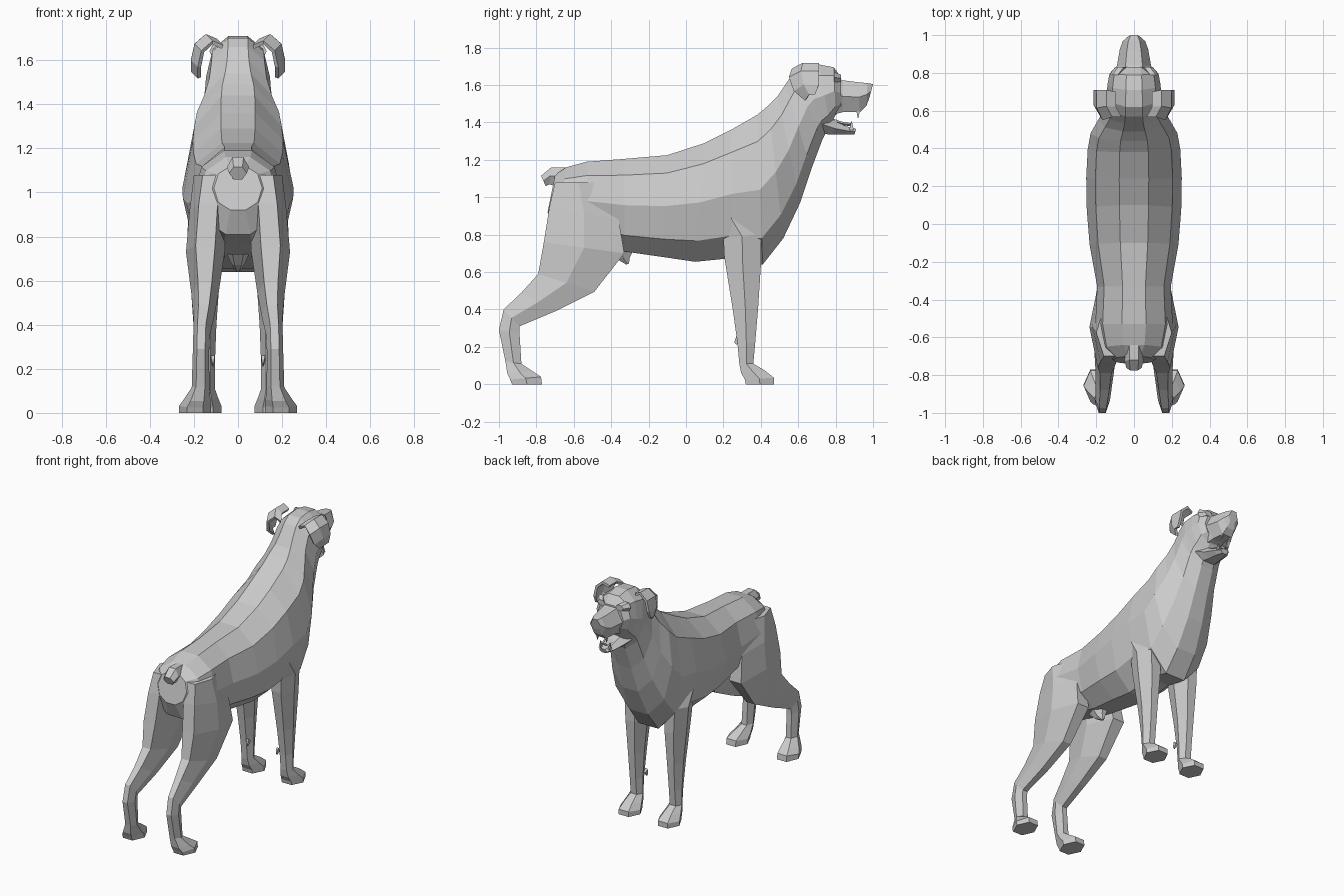
import bpy, bmesh, math


def finish(name, bm, mirror=False):
    bmesh.ops.recalc_face_normals(bm, faces=bm.faces)
    me = bpy.data.meshes.new(name)
    bm.to_mesh(me)
    bm.free()
    ob = bpy.data.objects.new(name, me)
    bpy.context.collection.objects.link(ob)
    if mirror:
        ob.modifiers.new("Mirror", 'MIRROR')
    return ob


def loft(name, rings, n=6, mirror=False):
    """Each ring: (y, z) of one edge, (y, z) of the opposite edge, centre x, half width."""
    bm = bmesh.new()
    loops = []
    for ya, za, yb, zb, xc, hw in rings:
        loop = []
        for i in range(n):
            a = (i + 0.5) * 2 * math.pi / n
            c = math.cos(a) / math.cos(math.pi / n)
            c = math.copysign(abs(c) ** 0.9, c) if abs(c) > 1e-6 else 0
            loop.append(bm.verts.new((xc + hw * math.sin(a),
                                      (ya + yb) / 2 + c * (ya - yb) / 2,
                                      (za + zb) / 2 + c * (za - zb) / 2)))
        loops.append(loop)
    for p, q in zip(loops, loops[1:]):
        for i in range(n):
            j = (i + 1) % n
            bm.faces.new((p[i], p[j], q[j], q[i]))
    bm.faces.new(loops[0])
    bm.faces.new(loops[-1])
    return finish(name, bm, mirror)


# torso, neck and skull in one skin
loft("body", [
    (-0.70, 1.12, -0.74, 0.92, 0, 0.11),
    (-0.64, 1.16, -0.69, 0.81, 0, 0.18),
    (-0.53, 1.19, -0.53, 0.77, 0, 0.205),
    (-0.33, 1.205, -0.33, 0.71, 0, 0.195),
    (-0.10, 1.225, -0.12, 0.68, 0, 0.235),
    (0.10, 1.29, 0.05, 0.655, 0, 0.25),
    (0.24, 1.36, 0.25, 0.675, 0, 0.253),
    (0.38, 1.44, 0.41, 0.64, 0, 0.245),
    (0.44, 1.49, 0.52, 0.78, 0, 0.23),
    (0.49, 1.54, 0.61, 0.97, 0, 0.19),
    (0.53, 1.60, 0.67, 1.15, 0, 0.16),
    (0.57, 1.66, 0.73, 1.31, 0, 0.148),
    (0.62, 1.70, 0.75, 1.35, 0, 0.145),
    (0.71, 1.71, 0.77, 1.38, 0, 0.14),
    (0.79, 1.695, 0.80, 1.44, 0, 0.13),
    (0.83, 1.64, 0.83, 1.47, 0, 0.10)], n=10)

# upper muzzle and nose
loft("muzzle", [
    (0.78, 1.65, 0.78, 1.44, 0, 0.11),
    (0.84, 1.625, 0.84, 1.455, 0, 0.09),
    (0.92, 1.615, 0.93, 1.455, 0, 0.075),
    (0.97, 1.61, 0.965, 1.49, 0, 0.06),
    (1.00, 1.605, 0.98, 1.53, 0, 0.035)])

# lower jaw, tongue, fangs
loft("lower_jaw", [
    (0.74, 1.44, 0.72, 1.34, 0, 0.10),
    (0.81, 1.40, 0.78, 1.335, 0, 0.075),
    (0.87, 1.375, 0.86, 1.335, 0, 0.055),
    (0.91, 1.365, 0.90, 1.335, 0, 0.03)])
loft("tongue", [
    (0.76, 1.43, 0.76, 1.41, 0, 0.04),
    (0.83, 1.405, 0.83, 1.385, 0, 0.035),
    (0.89, 1.395, 0.885, 1.38, 0, 0.02)])
for name, y, z0, z1 in (("upper_fang", 0.92, 1.475, 1.425), ("lower_fang", 0.885, 1.36, 1.405)):
    loft(name, [(y - 0.012, z0, y + 0.012, z0, 0.035, 0.01),
                (y - 0.002, z1, y + 0.002, z1, 0.035, 0.002)], n=4, mirror=True)

# brow ridges over the eyes
loft("brow", [
    (0.79, 1.67, 0.79, 1.61, 0.10, 0.03),
    (0.83, 1.655, 0.83, 1.62, 0.07, 0.03)], mirror=True)

# folded ears: rows of x, z, back y, front y
bm = bmesh.new()
rows = []
for x, z, y0, y1 in [(0.10, 1.69, 0.57, 0.70), (0.145, 1.71, 0.57, 0.71), (0.19, 1.67, 0.555, 0.71),
                     (0.205, 1.60, 0.58, 0.71), (0.205, 1.55, 0.64, 0.69)]:
    rows.append([bm.verts.new((x - (0.03 if t == 0 else 0), y0 + (y1 - y0) * t,
                               z - (0.03 if t == 0 else 0))) for t in (0, 0.4, 1)])
for p, q in zip(rows, rows[1:]):
    for i in range(2):
        bm.faces.new((p[i], p[i + 1], q[i + 1], q[i]))
ear = finish("ear", bm)
ear.modifiers.new("Thickness", 'SOLIDIFY').thickness = 0.018
ear.modifiers["Thickness"].offset = 0
ear.modifiers.new("Mirror", 'MIRROR')

# front legs with paws
loft("front_leg", [
    (0.20, 0.91, 0.25, 0.92, 0.19, 0.035),
    (0.20, 0.78, 0.40, 0.80, 0.155, 0.075),
    (0.205, 0.68, 0.40, 0.63, 0.15, 0.07),
    (0.25, 0.40, 0.385, 0.40, 0.15, 0.052),
    (0.275, 0.22, 0.37, 0.22, 0.15, 0.045),
    (0.285, 0.11, 0.36, 0.11, 0.15, 0.045),
    (0.295, 0.06, 0.42, 0.075, 0.15, 0.06),
    (0.315, 0.025, 0.47, 0.035, 0.15, 0.075),
    (0.32, 0.0, 0.47, 0.0, 0.15, 0.075)], n=6, mirror=True)
loft("dewclaw", [
    (0.27, 0.26, 0.29, 0.24, 0.115, 0.012),
    (0.258, 0.225, 0.27, 0.21, 0.112, 0.004)], n=4, mirror=True)

# hind legs with thigh, hock and paws
loft("hind_leg", [
    (-0.70, 1.08, -0.45, 1.08, 0.12, 0.08),
    (-0.73, 0.95, -0.36, 0.88, 0.135, 0.085),
    (-0.76, 0.76, -0.33, 0.70, 0.148, 0.088),
    (-0.79, 0.59, -0.49, 0.495, 0.15, 0.062),
    (-0.88, 0.49, -0.70, 0.39, 0.155, 0.048),
    (-0.975, 0.40, -0.89, 0.31, 0.165, 0.038),
    (-1.0, 0.29, -0.89, 0.27, 0.168, 0.037),
    (-0.965, 0.12, -0.88, 0.11, 0.17, 0.04),
    (-0.955, 0.055, -0.82, 0.07, 0.185, 0.06),
    (-0.94, 0.025, -0.775, 0.04, 0.195, 0.072),
    (-0.93, 0.0, -0.77, 0.0, 0.195, 0.072)], n=6, mirror=True)

# docked tail
loft("tail", [
    (-0.62, 1.16, -0.70, 1.06, 0, 0.045),
    (-0.72, 1.16, -0.73, 1.07, 0, 0.05),
    (-0.775, 1.115, -0.75, 1.06, 0, 0.04)])

# belly sheath
loft("sheath", [
    (-0.42, 0.72, -0.28, 0.72, 0, 0.05),
    (-0.37, 0.67, -0.30, 0.68, 0, 0.03),
    (-0.32, 0.64, -0.305, 0.645, 0, 0.01)])
